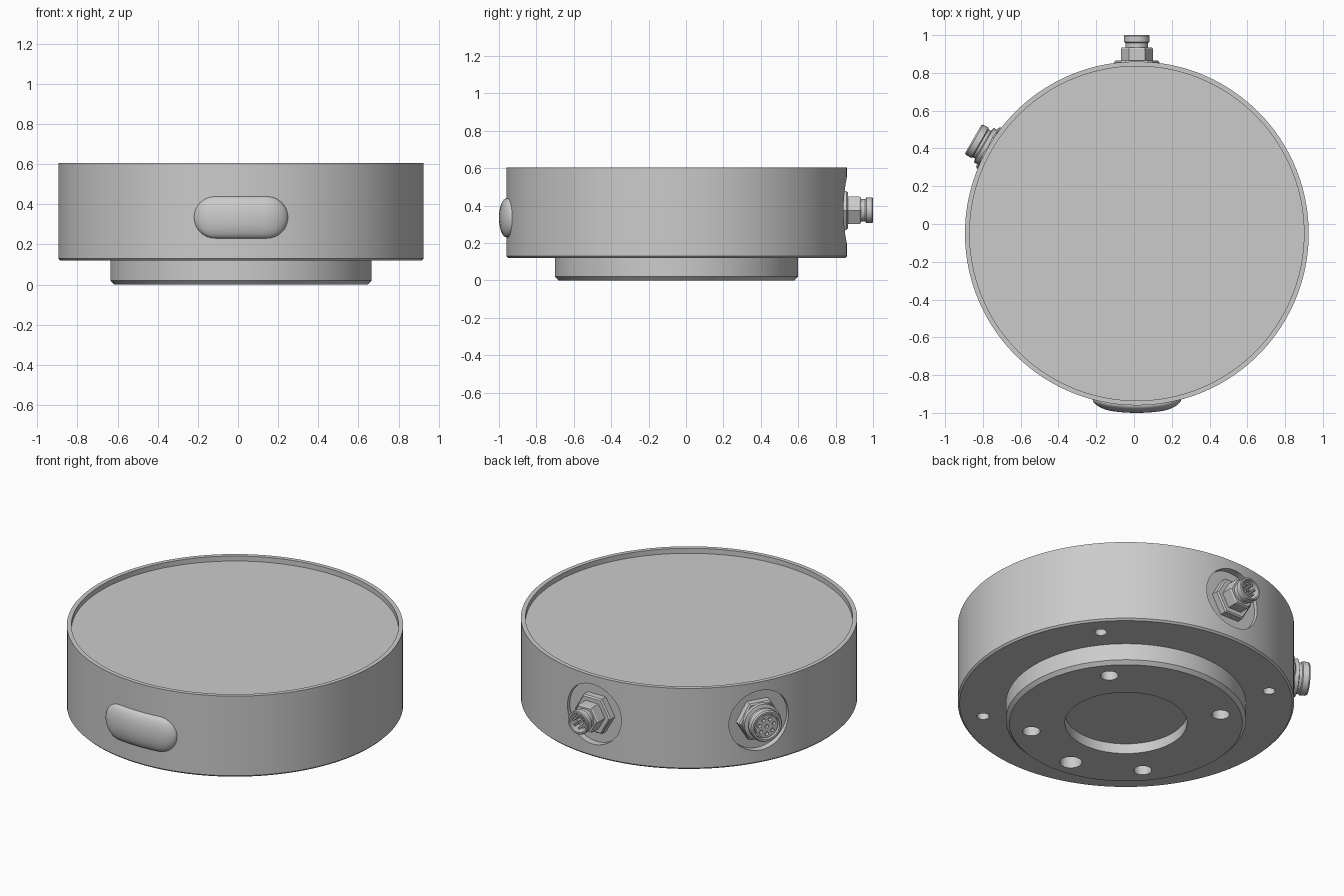
import bpy, bmesh
from math import sin, cos, pi, radians, sqrt
from mathutils import Matrix

cube = bpy.data.objects.get("Cube")
if cube:
    bpy.data.objects.remove(cube, do_unlink=True)

CX, CY, R = 0.015, -0.05, 0.91      # housing axis and radius
PORT_Z = 0.375

metal = bpy.data.materials.new("grey metal")
metal.use_nodes = True
metal.diffuse_color = (0.6, 0.6, 0.6, 1)
metal.node_tree.nodes["Principled BSDF"].inputs["Base Color"].default_value = (0.6, 0.6, 0.6, 1)


def finish(bm, name, matrix=None):
    """Turn a bmesh into a named object with the metal material."""
    if matrix:
        bm.transform(matrix)
    bmesh.ops.recalc_face_normals(bm, faces=bm.faces)
    mesh = bpy.data.meshes.new(name)
    bm.to_mesh(mesh)
    bm.free()
    mesh.materials.append(metal)
    obj = bpy.data.objects.new(name, mesh)
    bpy.context.collection.objects.link(obj)
    return obj


def smooth(obj):
    bpy.ops.object.select_all(action='DESELECT')
    obj.select_set(True)
    bpy.context.view_layer.objects.active = obj
    bpy.ops.object.shade_smooth_by_angle(angle=radians(30))


def lathe(name, profile, segs, matrix, start=0.0):
    """Revolve (radius, height) points about local z; ends lie on the axis."""
    bm = bmesh.new()
    rings = []
    for r, z in profile:
        if r == 0:
            rings.append([bm.verts.new((0, 0, z))] * segs)
        else:
            angles = [start + 2 * pi * i / segs for i in range(segs)]
            rings.append([bm.verts.new((r * cos(a), r * sin(a), z)) for a in angles])
    for a, b in zip(rings, rings[1:]):
        for i in range(segs):
            j = (i + 1) % segs
            bm.faces.new(list(dict.fromkeys((a[i], a[j], b[j], b[i]))))
    return finish(bm, name, matrix)


def rod(name, radius, low, high, segs, matrix, start=0.0):
    return lathe(name, [(0, low), (radius, low), (radius, high), (0, high)], segs, matrix, start)


def axis_at(x=0, y=0):
    return Matrix.Translation((CX + x, CY + y, 0))


def outward(angle):
    """Local z points radially out of the housing at port height."""
    return (Matrix.Translation((CX, CY, PORT_Z)) @ Matrix.Rotation(radians(angle), 4, 'Z')
            @ Matrix.Rotation(pi / 2, 4, 'Y'))


def cut(obj, cutter):
    mod = obj.modifiers.new("cut", 'BOOLEAN')
    mod.operation, mod.solver, mod.object = 'DIFFERENCE', 'EXACT', cutter
    bpy.ops.object.select_all(action='DESELECT')
    bpy.context.view_layer.objects.active = obj
    obj.select_set(True)
    bpy.ops.object.modifier_apply(modifier=mod.name)
    bpy.data.objects.remove(cutter, do_unlink=True)


# Housing: drum with recessed lid, mounting boss and central bore
housing = lathe("housing", [
    (0, 0.06), (0.33, 0.06), (0.33, 0), (0.63, 0), (0.65, 0.02), (0.65, 0.12),
    (0.9, 0.12), (R, 0.13), (R, 0.605), (0.885, 0.605), (0.885, 0.575), (0, 0.575)],
    160, axis_at())

# Screw holes in the boss and the drum underside, plus one dowel hole
holes = [(0.52, 40 + 90 * k, 0.048, -0.05, 0.1) for k in range(4)]
holes += [(0.785, 40 + 90 * k, 0.033, 0.05, 0.22) for k in range(4)]
holes.append((0.52, 265, 0.06, -0.05, 0.1))
for dist, deg, radius, low, high in holes:
    a = radians(deg)
    cut(housing, rod("hole_cutter", radius, low, high, 24, axis_at(dist * cos(a), dist * sin(a))))

# Round pockets behind the two connectors
for deg in (90, 150):
    cut(housing, rod("pocket_cutter", 0.178, 0.87, 1.1, 48, outward(deg)))
smooth(housing)


def hex_nut(name, radius, low, high, matrix):
    return lathe(name, [(0, low), (radius, low), (radius, high - 0.008),
                        (radius * 0.93, high), (0, high)], 6, matrix, pi / 6)


# Rear plug: two nuts, grooved hollow barrel and pins
back = outward(90)
hex_nut("rear_lock_nut", 0.12, 0.86, 0.915, back)
hex_nut("rear_plug_nut", 0.085, 0.91, 0.985, back)
smooth(lathe("rear_plug_barrel", [
    (0, 0.97), (0.06, 0.97), (0.06, 1.008), (0.068, 1.014), (0.068, 1.045),
    (0.064, 1.05), (0.055, 1.05), (0.055, 0.985), (0, 0.985)], 40, back))

# Side socket: nut, collar, barrel with a perforated insert
side = outward(150)
hex_nut("side_lock_nut", 0.125, 0.86, 0.915, side)
smooth(lathe("side_socket_barrel", [
    (0, 0.9), (0.105, 0.9), (0.105, 0.935), (0.085, 0.94), (0.085, 0.955),
    (0.092, 0.96), (0.092, 0.992), (0.086, 1.0), (0.075, 1.0), (0.075, 0.97), (0, 0.97)],
    40, side))
insert = rod("side_socket_insert", 0.066, 0.965, 0.995, 40, side)

# Seven contacts in a circle and one in the middle, on both connectors
contacts = [(0, 0)] + [(cos(2 * pi * k / 7), sin(2 * pi * k / 7)) for k in range(7)]
for i, (u, v) in enumerate(contacts):
    pin_at = back @ Matrix.Translation((u * 0.035, v * 0.035, 0))
    smooth(rod(f"rear_plug_pin_{i + 1}", 0.007, 0.98, 1.04, 12, pin_at))
    hole_at = side @ Matrix.Translation((u * 0.044, v * 0.044, 0))
    cut(insert, rod("contact_cutter", 0.011, 0.975, 1.1, 12, hole_at))
smooth(insert)

# Front window: rounded capsule pillow wrapped around the drum
HALF, RAD, MID_Z, ARC, STRAIGHT = 0.13, 0.104, 0.335, 16, 12
bm = bmesh.new()
steps = [(1.0, -0.04)]
steps += [(cos(t * pi / 20), 0.04 * sin(t * pi / 20)) for t in range(11)]
rings = []
for scale, lift in steps:
    r = RAD * scale
    outline = []
    for side_sign in (1, -1):
        for k in range(ARC):
            a = -pi / 2 + pi * k / ARC
            outline.append((side_sign * (HALF + r * cos(a)), side_sign * r * sin(a)))
        for k in range(STRAIGHT):
            outline.append((side_sign * (HALF - 2 * HALF * k / STRAIGHT), side_sign * r))
    rings.append([bm.verts.new((CX + x, CY - sqrt(R * R - x * x) - lift, MID_Z + z))
                  for x, z in outline])
for a, b in zip(rings, rings[1:]):
    for i in range(len(a)):
        j = (i + 1) % len(a)
        bm.faces.new((a[i], a[j], b[j], b[i]))
bmesh.ops.remove_doubles(bm, verts=bm.verts, dist=0.0001)
smooth(finish(bm, "front_window"))
